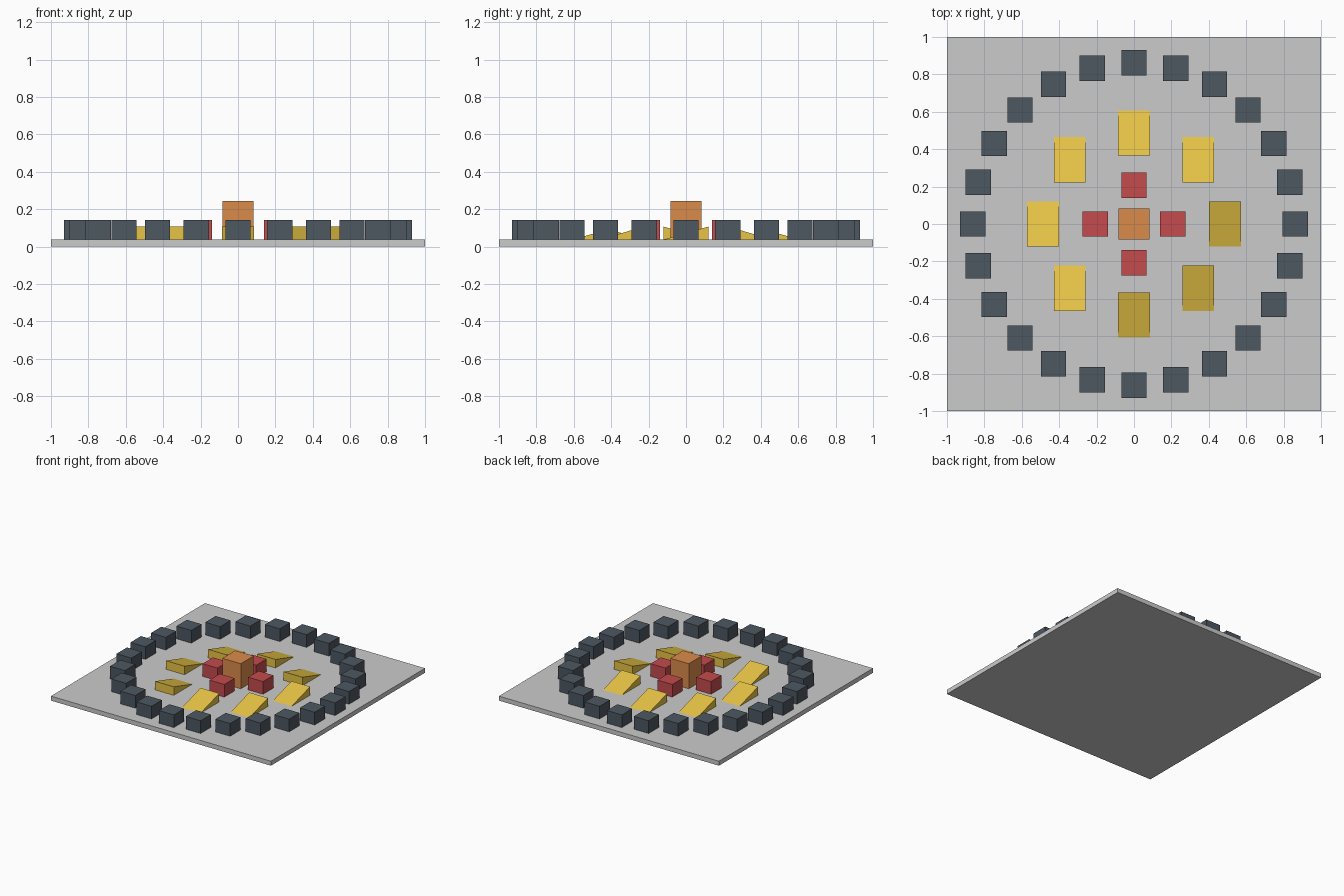
import bpy
from math import sin, cos, radians

if "Cube" in bpy.data.objects:
    bpy.data.objects.remove(bpy.data.objects["Cube"])

BASE_TOP = 0.037


def material(name, rgb):
    m = bpy.data.materials.new(name)
    m.diffuse_color = (*rgb, 1.0)
    m.use_nodes = True
    m.node_tree.nodes["Principled BSDF"].inputs["Base Color"].default_value = m.diffuse_color
    return m


DARK = material("slate", (0.075, 0.095, 0.12))
RED = material("red", (0.55, 0.07, 0.075))
ORANGE = material("orange", (0.70, 0.26, 0.07))
YELLOW = material("yellow", (0.80, 0.55, 0.06))


def mesh_object(name, verts, faces, loc, mat=None):
    mesh = bpy.data.meshes.new(name)
    mesh.from_pydata(verts, [], faces)
    mesh.update()
    obj = bpy.data.objects.new(name, mesh)
    obj.location = loc
    bpy.context.collection.objects.link(obj)
    if mat:
        mesh.materials.append(mat)
    return obj


def block(name, x, y, width, bottom, top, mat=None):
    h = width / 2
    ring = [(-h, -h), (h, -h), (h, h), (-h, h)]
    verts = [(a, b, z) for z in (0, top - bottom) for a, b in ring]
    faces = [(3, 2, 1, 0), (4, 5, 6, 7)]
    faces += [(i, (i + 1) % 4, (i + 1) % 4 + 4, i + 4) for i in range(4)]
    return mesh_object(name, verts, faces, (x, y, bottom), mat)


def ramp(name, x, y, faces_back):
    # triangular prism: tall edge at -y, sloping down to +y
    w, l, h = 0.085, 0.121, 0.07
    verts = [(s * w, b, z) for s in (-1, 1) for b, z in ((-l, 0), (l, 0), (-l, h))]
    faces = [(0, 2, 1), (3, 4, 5), (0, 1, 4, 3), (1, 2, 5, 4), (2, 0, 3, 5)]
    obj = mesh_object(name, verts, faces, (x, y, BASE_TOP), YELLOW)
    if not faces_back:
        obj.rotation_euler.z = radians(180)
    return obj


# Square base plate
block("base_plate", 0, 0, 2.0, 0, BASE_TOP)

# Central tower block
block("centre_block", 0, 0, 0.168, BASE_TOP, 0.243, ORANGE)

# Four blocks around the centre
for i in range(4):
    a = radians(90 * i)
    block(f"inner_block_{i + 1}", 0.207 * cos(a), 0.207 * sin(a), 0.135, BASE_TOP, 0.141, RED)

# Ring of eight ramps; those at the front and right slope down to the front
for i in range(8):
    a = radians(45 * i)
    ramp(f"ramp_{i + 1}", 0.486 * cos(a), 0.486 * sin(a), i not in (0, 6, 7))

# Outer ring of wall blocks
for i in range(24):
    a = radians(15 * i)
    block(f"wall_block_{i + 1}", 0.862 * cos(a), 0.862 * sin(a), 0.135, BASE_TOP, 0.141, DARK)
